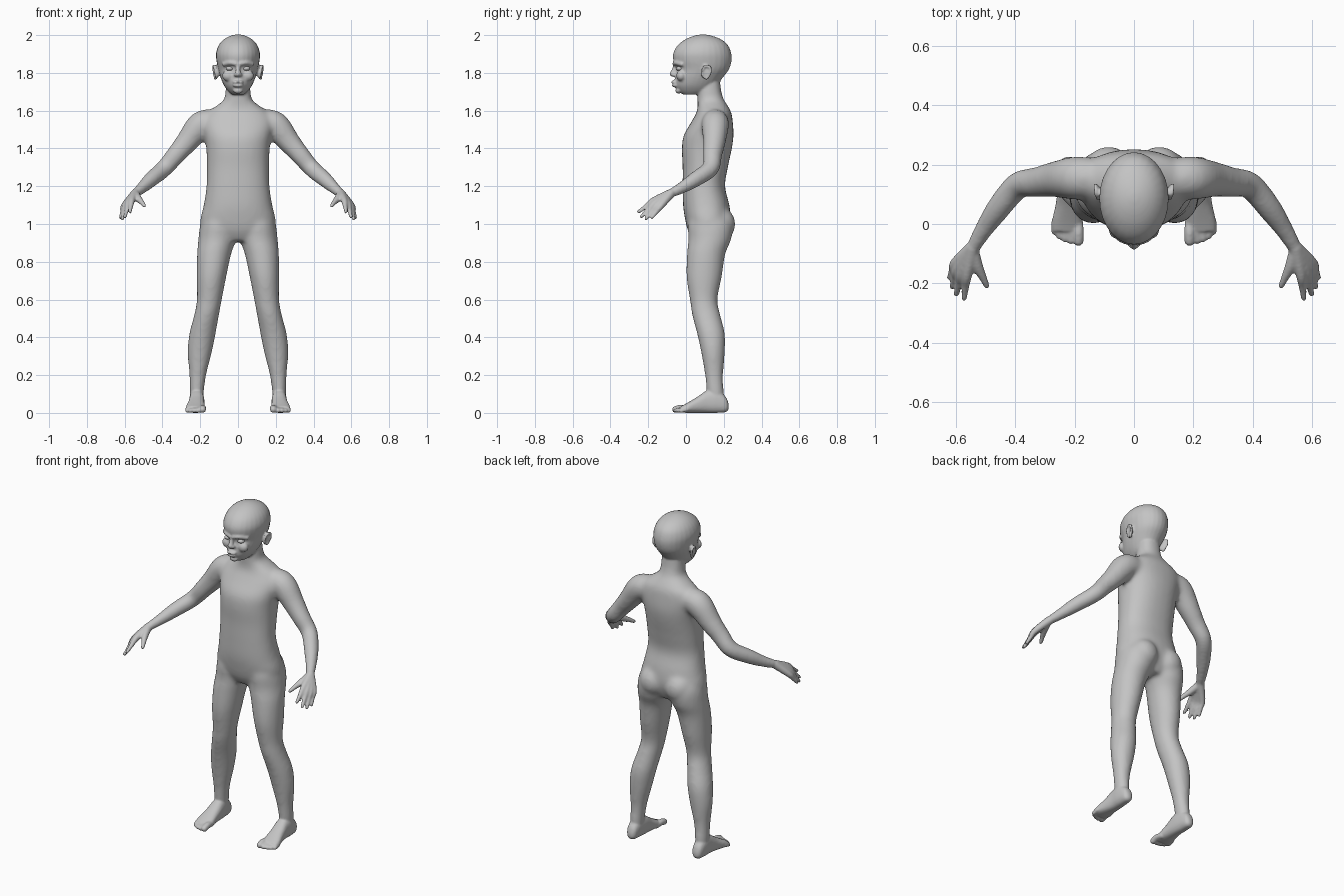
import bpy, bmesh, math
from mathutils import Vector, Matrix

if "Cube" in bpy.data.objects:
    bpy.data.objects.remove(bpy.data.objects["Cube"])

grey = bpy.data.materials.new("plain grey")
grey.use_nodes = True
grey.diffuse_color = (0.55, 0.55, 0.55, 1)
grey.node_tree.nodes["Principled BSDF"].inputs["Base Color"].default_value = (0.55, 0.55, 0.55, 1)

SIDES = 28


def refine(stations, steps=5):
    """Catmull-Rom interpolation of station tuples."""
    pts = [stations[0]] + list(stations) + [stations[-1]]
    out = []
    for a, b, c, d in zip(pts, pts[1:], pts[2:], pts[3:]):
        for k in range(steps):
            t = k / steps
            out.append([0.5 * (2 * q + (r - p) * t + (2 * p - 5 * q + 4 * r - s) * t * t
                               + (3 * q - p - 3 * r + s) * t ** 3)
                        for p, q, r, s in zip(a, b, c, d)])
    return out + [list(stations[-1])]


def skin(bm, rings):
    """Join rings of points into a closed surface."""
    loops = [[bm.verts.new(p) for p in ring] for ring in rings]
    n = len(loops[0])
    for lo, hi in zip(loops, loops[1:]):
        for i in range(n):
            bm.faces.new((lo[i], lo[(i + 1) % n], hi[(i + 1) % n], hi[i]))
    bm.faces.new(loops[0][::-1])
    bm.faces.new(loops[-1])


def loft(bm, stations, axis="z", power=2.0):
    """Stations are (height, x min, x max, other min, other max)."""
    rings = []
    for t, u0, u1, v0, v1 in refine(stations):
        ring = []
        for i in range(SIDES):
            a = math.tau * i / SIDES
            c, s = math.cos(a), math.sin(a)
            u = (u0 + u1) / 2 + (u1 - u0) / 2 * math.copysign(abs(c) ** (2 / power), c)
            v = (v0 + v1) / 2 + (v1 - v0) / 2 * math.copysign(abs(s) ** (2 / power), s)
            ring.append((u, v, t) if axis == "z" else (u, t, v))
        rings.append(ring)
    skin(bm, rings)


def ball(bm, centre, radii, tilt=0.0):
    m = Matrix.Translation(centre) @ Matrix.Rotation(tilt, 4, "Z") @ Matrix.Diagonal((*radii, 1))
    bmesh.ops.create_uvsphere(bm, u_segments=24, v_segments=16, radius=1, matrix=m)


def tube(bm, stations):
    """Round limb through (x, y, z, radius) stations, with rounded ends."""
    fine = refine(stations)
    pts = [Vector(f[:3]) for f in fine]
    rings = []
    for i, f in enumerate(fine):
        along = pts[min(i + 1, len(pts) - 1)] - pts[max(i - 1, 0)]
        q = along.to_track_quat("Z", "Y")
        rings.append([pts[i] + q @ Vector((math.cos(a) * f[3], math.sin(a) * f[3], 0))
                      for a in (math.tau * k / SIDES for k in range(SIDES))])
    skin(bm, rings)
    for f in (fine[0], fine[-1]):
        ball(bm, f[:3], (f[3],) * 3)


def mirror(bm):
    new = bmesh.ops.duplicate(bm, geom=bm.verts[:] + bm.edges[:] + bm.faces[:])["geom"]
    verts = [g for g in new if isinstance(g, bmesh.types.BMVert)]
    bmesh.ops.scale(bm, vec=(-1, 1, 1), verts=verts)


def blend(ob, voxel, passes):
    """Fuse overlapping parts and soften the joins."""
    r = ob.modifiers.new("fuse", "REMESH")
    r.mode, r.voxel_size = "VOXEL", voxel
    s = ob.modifiers.new("soften", "SMOOTH")
    s.factor, s.iterations = 0.5, passes
    bpy.ops.object.select_all(action="DESELECT")
    ob.select_set(True)
    bpy.context.view_layer.objects.active = ob
    bpy.ops.object.convert(target="MESH")


def finish(bm, name):
    bmesh.ops.recalc_face_normals(bm, faces=bm.faces)
    me = bpy.data.meshes.new(name)
    bm.to_mesh(me)
    bm.free()
    ob = bpy.data.objects.new(name, me)
    bpy.context.collection.objects.link(ob)
    return ob


# Trunk, arms and legs
bm = bmesh.new()
tube(bm, [(.12, .155, 1.54, .065), (.195, .155, 1.525, .073), (.27, .15, 1.435, .06),
          (.33, .14, 1.365, .051), (.39, .13, 1.295, .046), (.455, .055, 1.24, .042),
          (.51, -.025, 1.19, .032), (.545, -.085, 1.16, .025)])
loft(bm, [(1.08, .03, .17, .03, .2), (1.0, .008, .2, .01, .245), (.92, .01, .21, .012, .24),
          (.84, .036, .217, .005, .208), (.72, .062, .219, .002, .19), (.6, .085, .218, .02, .167),
          (.52, .1, .232, .032, .182), (.42, .118, .258, .058, .206), (.32, .138, .267, .08, .206),
          (.2, .168, .258, .1, .197), (.12, .179, .256, .108, .2), (.04, .186, .252, .12, .205)])
ball(bm, (.085, .175, 1.0), (.085, .087, .09))
mirror(bm)
trunk = [(.91, .12, .04, .2), (.96, .188, .012, .225), (1.02, .2, -.004, .238),
         (1.1, .182, -.016, .23), (1.2, .167, -.018, .207), (1.3, .165, -.018, .222),
         (1.4, .168, -.022, .243), (1.47, .178, -.012, .252), (1.54, .19, .028, .248),
         (1.59, .165, .055, .24), (1.625, .115, .062, .222), (1.66, .074, .06, .2),
         (1.71, .066, .058, .186), (1.78, .062, .06, .18)]
loft(bm, [(z, -w, w, f, b) for z, w, f, b in trunk], power=2.25)
body = finish(bm, "body")
blend(body, .011, 12)

# Hands
bm = bmesh.new()
wrist = (.543, -.08, 1.162, .024)
fingers = [((.562, -.17, 1.125), (.572, -.25, 1.065)), ((.58, -.163, 1.113), (.598, -.236, 1.04)),
           ((.594, -.15, 1.103), (.612, -.212, 1.028)), ((.602, -.132, 1.097), (.621, -.18, 1.035))]
for knuckle, tip in fingers:
    mid = [a * .5 + b * .5 for a, b in zip(knuckle, tip)]
    tube(bm, [wrist, (*knuckle, .0175), (*mid, .0125), (*tip, .0095)])
tube(bm, [(.543, -.09, 1.158, .021), (.528, -.14, 1.135, .019), (.51, -.178, 1.115, .0135),
          (.496, -.208, 1.096, .01)])
mirror(bm)
hands = finish(bm, "hands")

# Feet and toes
bm = bmesh.new()
loft(bm, [(.226, .208, .23, .02, .045), (.21, .191, .249, .004, .085), (.16, .182, .257, 0, .125),
          (.11, .178, .258, 0, .118), (.06, .177, .265, 0, .085), (.01, .174, .276, 0, .055),
          (-.025, .178, .276, .002, .036)], axis="y", power=2.4)
toes = [(.187, -.056, .018), (.212, -.056, .0125), (.233, -.05, .012), (.252, -.04, .0115), (.268, -.026, .011)]
for x, y, r in toes:
    tube(bm, [(x * .9 + .022, .015, .022, r), (x, y + .03, r + .008, r), (x, y, r, r)])
mirror(bm)
feet = finish(bm, "feet")

# Head with ears and face
bm = bmesh.new()
ball(bm, (.116, .108, 1.802), (.009, .026, .038), -.4)
tube(bm, [(.117, .09, 1.775, .005), (.121, .085, 1.805, .006), (.127, .1, 1.835, .007),
          (.131, .127, 1.83, .007), (.128, .13, 1.8, .006), (.12, .108, 1.768, .007)])
ball(bm, (.011, -.064, 1.79), (.012, .014, .01))
tube(bm, [(.012, -.062, 1.848, .011), (.043, -.05, 1.853, .012), (.075, -.022, 1.845, .011)])
ball(bm, (.05, -.025, 1.785), (.034, .026, .03))
mirror(bm)
skull = [(1.685, .032, -.015, .09), (1.705, .054, -.04, .14), (1.735, .075, -.056, .165),
         (1.775, .092, -.058, .195), (1.82, .105, -.052, .228), (1.865, .114, -.067, .241),
         (1.905, .116, -.067, .239), (1.945, .103, -.045, .223), (1.975, .078, -.008, .19),
         (1.994, .046, .035, .145), (2.003, .012, .075, .105)]
loft(bm, [(z, -w, w, f, b) for z, w, f, b in skull])
tube(bm, [(0, -.055, 1.845, .011), (0, -.064, 1.815, .012), (0, -.072, 1.795, .015)])
ball(bm, (0, -.04, 1.706), (.026, .016, .016))
for z, y in ((1.752, -.062), (1.733, -.058)):
    ball(bm, (0, y, z), (.03, .017, .0085))
head = finish(bm, "head")

# Fuse everything into one smooth figure
for part in (hands, feet, head):
    part.select_set(True)
bpy.context.view_layer.objects.active = body
bpy.ops.object.join()
blend(body, .006, 3)

# Eyes
bm = bmesh.new()
ball(bm, (.043, -.031, 1.823), (.021, .022, .013), .3)
mirror(bm)
eyes = finish(bm, "eyes")

for ob in (body, eyes):
    ob.data.materials.clear()
    ob.data.materials.append(grey)
    for p in ob.data.polygons:
        p.use_smooth = True
